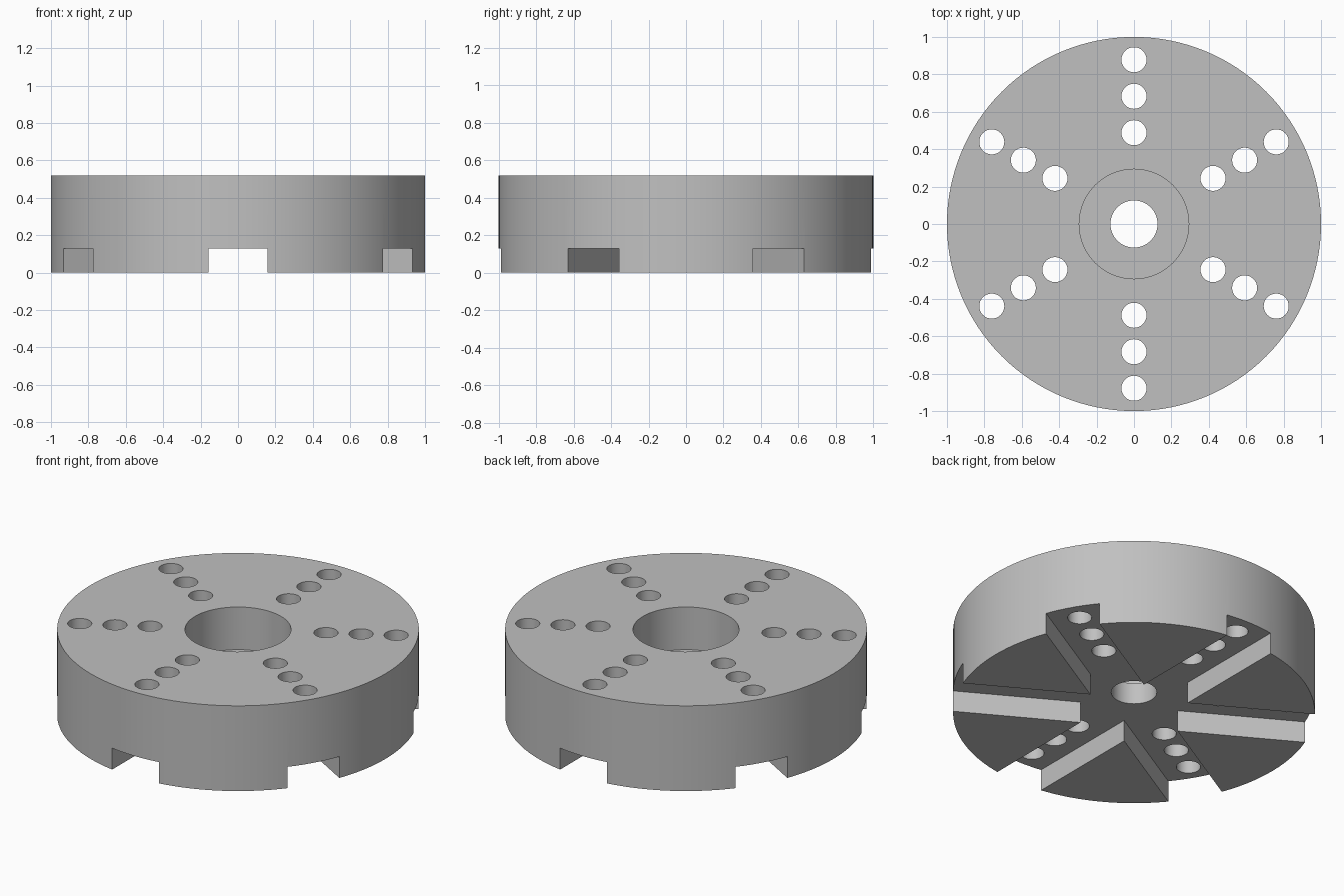
import bpy
from math import pi, sin, cos, radians

if "Cube" in bpy.data.objects:
    bpy.data.objects.remove(bpy.data.objects["Cube"], do_unlink=True)

RADIUS, HEIGHT = 1.0, 0.52
SLOT_WIDTH, SLOT_DEPTH = 0.315, 0.13
BORE_RADIUS, RECESS_RADIUS, RECESS_FLOOR = 0.126, 0.293, 0.26
HOLE_RADIUS, HOLE_RINGS = 0.067, (0.488, 0.683, 0.878)

grey = bpy.data.materials.new("machined_grey")
grey.use_nodes = True
colour = (0.53, 0.53, 0.53, 1)
grey.diffuse_color = colour
grey.node_tree.nodes["Principled BSDF"].inputs["Base Color"].default_value = colour


def cylinder(name, radius, bottom, top, x=0, y=0, sides=64):
    bpy.ops.mesh.primitive_cylinder_add(
        vertices=sides, radius=radius, depth=top - bottom,
        location=(x, y, (bottom + top) / 2))
    obj = bpy.context.object
    obj.name = name
    return obj


def cut(target, cutter):
    cutter.hide_render = True
    mod = target.modifiers.new(cutter.name, "BOOLEAN")
    mod.operation, mod.solver, mod.object = "DIFFERENCE", "EXACT", cutter
    bpy.context.view_layer.objects.active = target
    bpy.ops.object.modifier_apply(modifier=mod.name)
    bpy.data.objects.remove(cutter, do_unlink=True)


# Thick round plate
plate = cylinder("slotted_plate", RADIUS, 0, HEIGHT, sides=128)
plate.data.materials.append(grey)

# Three full-width slots crossing the underside
for angle in (30, 90, 150):
    bpy.ops.mesh.primitive_cube_add(size=1, rotation=(0, 0, radians(angle)))
    slot = bpy.context.object
    slot.name = "slot_cutter"
    slot.scale = (3, SLOT_WIDTH, SLOT_DEPTH * 2)
    cut(plate, slot)

# Central bore with a wider recess from the top
cut(plate, cylinder("recess_cutter", RECESS_RADIUS, RECESS_FLOOR, HEIGHT + 0.1))
cut(plate, cylinder("bore_cutter", BORE_RADIUS, -0.1, HEIGHT))

# Six radial rows of through holes, centred over the slots
for spoke in range(6):
    angle = pi / 6 + spoke * pi / 3
    for ring in HOLE_RINGS:
        cut(plate, cylinder("hole_cutter", HOLE_RADIUS, -0.1, HEIGHT + 0.1,
                            ring * cos(angle), ring * sin(angle), 32))

# Smooth round walls, crisp edges
bpy.ops.object.select_all(action="DESELECT")
plate.select_set(True)
bpy.context.view_layer.objects.active = plate
bpy.ops.object.shade_smooth_by_angle(angle=radians(30))
